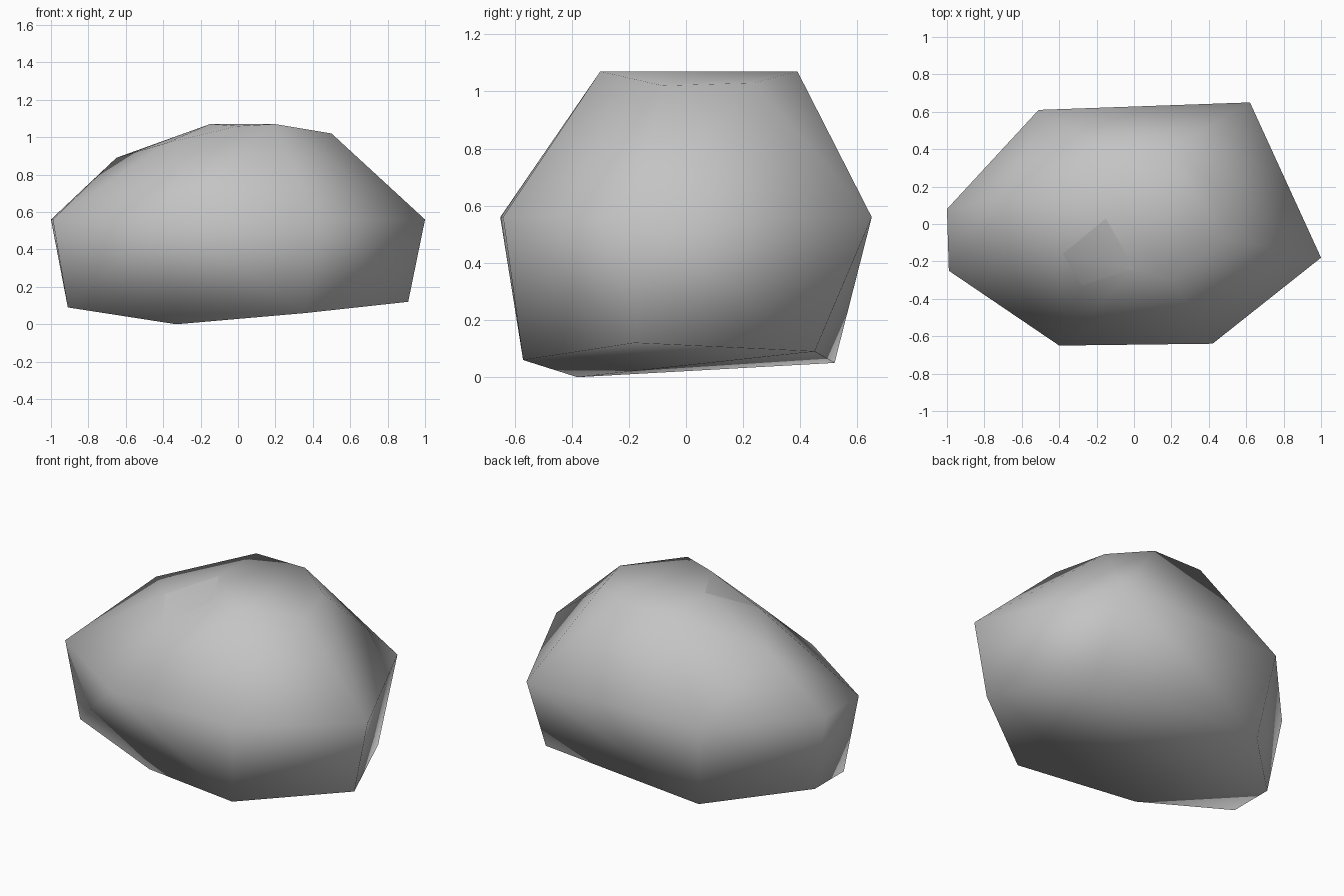
import bpy
import bmesh
from mathutils import Vector

# Remove the default object
default = bpy.data.objects.get("Cube")
if default:
    bpy.data.objects.remove(default, do_unlink=True)


def make_material(name, colour):
    """Flat matte material with matching viewport and render colour."""
    mat = bpy.data.materials.new(name)
    mat.use_nodes = True
    mat.diffuse_color = colour
    shader = mat.node_tree.nodes["Principled BSDF"]
    shader.inputs["Base Color"].default_value = colour
    shader.inputs["Roughness"].default_value = 1
    return mat


# Widest outline of the boulder, all at one height
WAIST_HEIGHT = 0.56
waist = [(-1, .08), (-.99, -.25), (-.4, -.65), (.42, -.64),
         (1, -.18), (.62, .65), (-.51, .61)]

# Underside corners, tilted so the boulder rests on one low point
underside = [(.91, -.18, .12), (.36, -.57, .06), (-.33, -.38, 0),
             (-.91, -.22, .09), (-.91, .06, .09), (-.45, .52, .05),
             (.63, .45, .09)]

# Crown corners
crown = [(.5, -.08, 1.02), (.41, .24, 1.03), (.18, .39, 1.07),
         (-.15, .39, 1.07), (-.65, .14, .89), (.2, -.3, 1.07)]

# Chipped patch on the front of the crown
chip = [(-.15, .03, 1.07), (-.06, .01, 1.07), (0, -.24, 1.06),
        (-.28, -.33, .88), (-.38, -.16, .97)]


def build_boulder(name, material):
    """Wrap the corner rings in a hull and keep the chip crisp."""
    bm = bmesh.new()
    rings = [(x, y, WAIST_HEIGHT) for x, y in waist] + underside + crown
    for corner in rings:
        bm.verts.new(Vector(corner))
    chip_verts = {bm.verts.new(Vector(corner)) for corner in chip}

    hull = bmesh.ops.convex_hull(bm, input=list(bm.verts))
    leftovers = set(hull["geom_interior"]) | set(hull["geom_unused"])
    loose = [v for v in leftovers if isinstance(v, bmesh.types.BMVert)]
    chip_verts -= set(loose)
    bmesh.ops.delete(bm, geom=loose, context="VERTS")
    bmesh.ops.recalc_face_normals(bm, faces=list(bm.faces))

    # Smooth everywhere, with a hard border around the chip
    for face in bm.faces:
        face.smooth = True
    for edge in bm.edges:
        inside = [all(v in chip_verts for v in f.verts) for f in edge.link_faces]
        if any(inside) and not all(inside):
            edge.smooth = False

    mesh = bpy.data.meshes.new(name)
    bm.to_mesh(mesh)
    bm.free()
    mesh.materials.append(material)
    obj = bpy.data.objects.new(name, mesh)
    bpy.context.scene.collection.objects.link(obj)
    return obj


stone_grey = make_material("stone_grey", (.55, .55, .55, 1))
build_boulder("boulder", stone_grey)
